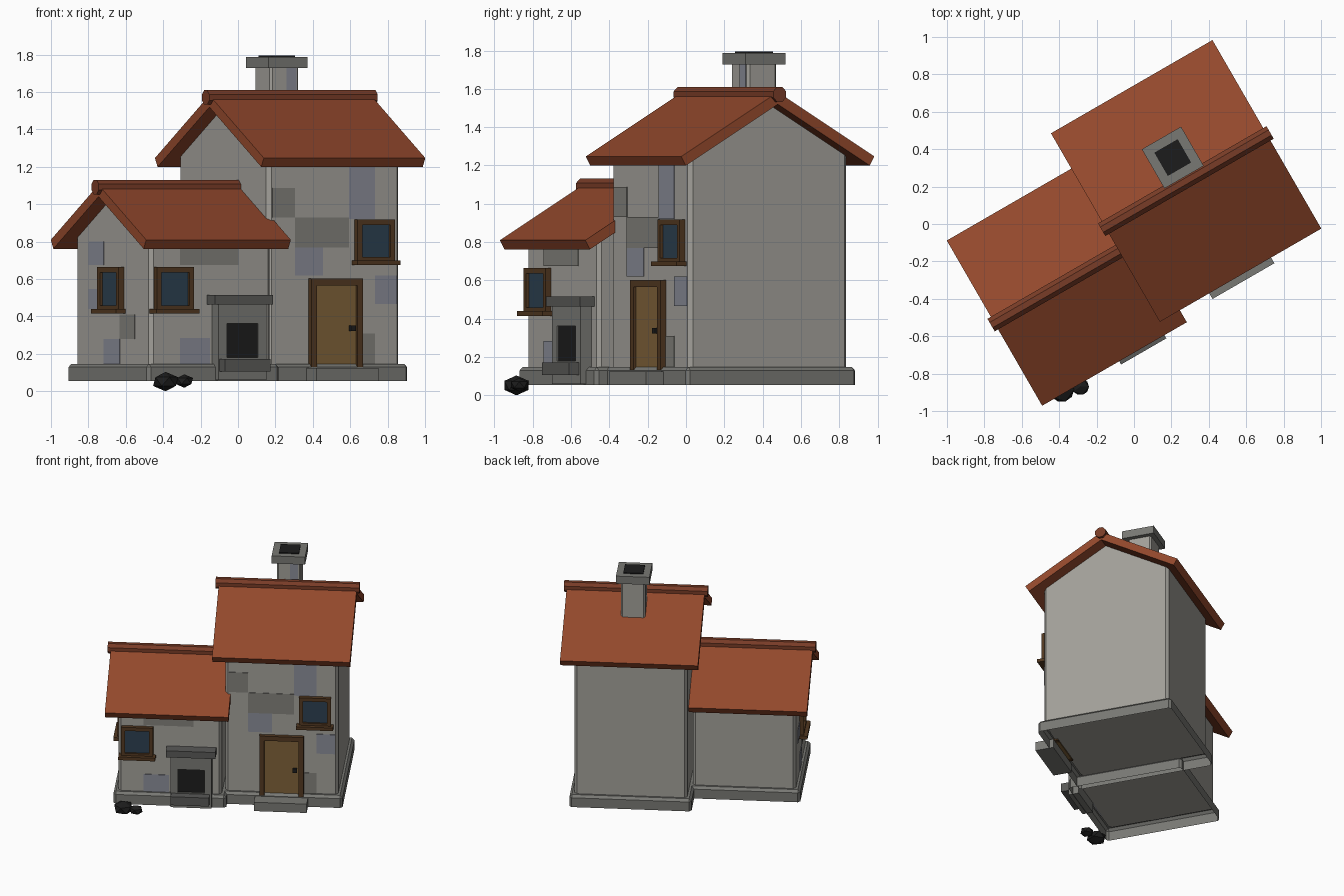
import bpy, bmesh, math
from mathutils import Matrix

if "Cube" in bpy.data.objects:
    bpy.data.objects.remove(bpy.data.objects["Cube"])

ROT = Matrix.Rotation(math.radians(30), 4, 'Z')   # the house is turned 30 degrees


def mat(name, r, g, b):
    m = bpy.data.materials.new(name)
    m.diffuse_color = (r, g, b, 1)
    m.use_nodes = True
    m.node_tree.nodes["Principled BSDF"].inputs["Base Color"].default_value = m.diffuse_color
    return m


ROOF = mat("roof_tile", 0.29, 0.065, 0.025)
RIDGE = mat("ridge_tile", 0.19, 0.045, 0.02)
WALL = mat("plaster", 0.36, 0.35, 0.32)
STONE = mat("stone", 0.19, 0.19, 0.175)
DARK_STONE = mat("dark_stone", 0.10, 0.10, 0.095)
PATCH = mat("grey_patch", 0.22, 0.215, 0.195)
BLUE = mat("blue_patch", 0.25, 0.26, 0.31)
FRAME = mat("dark_wood", 0.085, 0.04, 0.015)
DOOR = mat("door_wood", 0.21, 0.12, 0.04)
GLASS = mat("glass", 0.025, 0.05, 0.08)
BLACK = mat("soot", 0.012, 0.012, 0.012)


def finish(name, bm, material):
    bmesh.ops.recalc_face_normals(bm, faces=bm.faces)
    bm.transform(ROT)
    me = bpy.data.meshes.new(name)
    bm.to_mesh(me)
    bm.free()
    ob = bpy.data.objects.new(name, me)
    bpy.context.collection.objects.link(ob)
    me.materials.append(material)
    return ob


def vertical(bm):
    return [e for e in bm.edges
            if (e.verts[0].co - e.verts[1].co).xy.length < 1e-4]


def box(name, u, v, z, material, bevel=0, open_bottom=False):
    """Box from (min, max) ranges along the house axes."""
    bm = bmesh.new()
    bmesh.ops.create_cube(bm, size=1)
    for p in bm.verts:
        p.co = [r[0] + (c + 0.5) * (r[1] - r[0]) for r, c in zip((u, v, z), p.co)]
    if bevel:
        top = [e for e in bm.edges if all(p.co.z > z[1] - 1e-5 for p in e.verts)]
        bmesh.ops.bevel(bm, geom=vertical(bm) + top, offset=bevel, segments=1,
                        affect='EDGES')
    if open_bottom:
        bm.normal_update()
        low = [f for f in bm.faces if all(p.co.z < z[0] + 1e-5 for p in f.verts)]
        bmesh.ops.delete(bm, geom=low, context='FACES')
    return finish(name, bm, material)


def prism(name, profile, u, material, bevel=0):
    """Extrude a (v, z) profile along the ridge direction."""
    bm = bmesh.new()
    f = bm.faces.new([bm.verts.new((u[0], v, z)) for v, z in profile])
    ext = bmesh.ops.extrude_face_region(bm, geom=[f])["geom"]
    bmesh.ops.translate(bm, vec=(u[1] - u[0], 0, 0),
                        verts=[g for g in ext if isinstance(g, bmesh.types.BMVert)])
    if bevel:
        bmesh.ops.bevel(bm, geom=vertical(bm), offset=bevel, segments=1, affect='EDGES')
    return finish(name, bm, material)


TAN, T = 0.577, 0.055


def wing(name, wall_u, roof_u, ridge_u, mid, wall_half, roof_half, top):
    """Plinth, gabled walls, two roof slabs and the ridge cap."""
    under = top - T / math.cos(math.pi / 6) + 0.004
    eave = under - TAN * wall_half
    a, b = mid - wall_half, mid + wall_half
    prism(name + "_walls", [(a, 0.14), (b, 0.14), (b, eave), (mid, under), (a, eave)],
          wall_u, WALL, 0.02)
    d = 0.034
    box(name + "_plinth", (wall_u[0] - d, wall_u[1] + d), (a - d, b + d),
        (0.055, 0.147), STONE, 0.018, True)
    zt = top - TAN * roof_half
    dv, dz = T * 0.5, T * 0.866
    for s, side in ((-1, "front"), (1, "back")):
        prism(f"{name}_roof_{side}",
              [(mid, top), (mid + s * roof_half, zt),
               (mid + s * (roof_half - dv), zt - dz), (mid, top - T / 0.866)],
              roof_u, ROOF)
    ring = [(mid + 0.042 * math.cos(math.radians(22.5 + 45 * i)),
             top - 0.012 + 0.042 * math.sin(math.radians(22.5 + 45 * i))) for i in range(8)]
    prism(name + "_ridge_cap", ring, ridge_u, RIDGE)


wing("main", (-0.055, 0.76), (-0.142, 0.855), (-0.165, 0.875), 0.06, 0.477, 0.582, 1.583)
wing("annex", (-0.822, -0.075), (-0.911, -0.018), (-0.932, -0.02), -0.086, 0.40, 0.51, 1.104)


def on_wall(name, face, along, out, z, material, side=False):
    """Box on a front wall, or on the left gable when side is set; out = (in, out) depth."""
    depth = (face - out[1], face - out[0])
    u, v = (depth, along) if side else (along, depth)
    return box(name, u, v, z, material)


def framed(name, face, c, w, z0, z1, t, panel, side=False, bottom=True):
    l, r = c - w / 2, c + w / 2
    o = (-0.02, 0.032)
    on_wall(name + "_jamb_left", face, (l, l + t), o, (z0, z1), FRAME, side)
    on_wall(name + "_jamb_right", face, (r - t, r), o, (z0, z1), FRAME, side)
    on_wall(name + "_lintel", face, (l + t, r - t), o, (z1 - t, z1), FRAME, side)
    if bottom:
        on_wall(name + "_rail", face, (l + t, r - t), o, (z0, z0 + t), FRAME, side)
        on_wall(name + "_sill", face, (l - 0.018, r + 0.018), (-0.02, 0.06),
                (z0 - 0.015, z0 + 0.01), FRAME, side)
    on_wall(name + "_panel", face, (l + t, r - t), (-0.02, 0.016), (z0, z1 - t), panel, side)


MAIN_F, ANNEX_F, ANNEX_L = -0.417, -0.486, -0.822

# windows and door
framed("main_window", MAIN_F, 0.595, 0.23, 0.69, 0.918, 0.028, GLASS)
framed("annex_window", ANNEX_F, -0.685, 0.23, 0.43, 0.664, 0.028, GLASS)
framed("gable_window", ANNEX_L, -0.088, 0.23, 0.43, 0.664, 0.028, GLASS, True)
framed("door", MAIN_F, 0.353, 0.32, 0.13, 0.602, 0.036, DOOR, False, False)
on_wall("door_handle", MAIN_F, (0.435, 0.465), (0.01, 0.038), (0.322, 0.352), BLACK)
box("door_step", (0.163, 0.545), (-0.557, -0.42), (0.055, 0.125), STONE)

# outdoor fireplace: two piers and a header around a dark opening
F = ANNEX_F
on_wall("oven_pier_left", F, (-0.44, -0.388), (-0.01, 0.068), (0.06, 0.47), STONE)
on_wall("oven_pier_right", F, (-0.195, -0.143), (-0.01, 0.068), (0.06, 0.47), STONE)
on_wall("oven_header", F, (-0.388, -0.195), (-0.01, 0.068), (0.362, 0.47), STONE)
on_wall("oven_base", F, (-0.388, -0.195), (-0.01, 0.068), (0.06, 0.18), STONE)
on_wall("oven_opening", F, (-0.388, -0.195), (-0.01, 0.058), (0.18, 0.362), BLACK)
on_wall("oven_mantel", F, (-0.472, -0.114), (-0.01, 0.086), (0.463, 0.515), DARK_STONE)
on_wall("oven_hearth", F, (-0.435, -0.156), (0, 0.13), (0.105, 0.172), DARK_STONE)

# chimney
CU, CV = 0.357, 0.204


def stack(name, half, z, material, bevel=0):
    box(name, (CU - half, CU + half), (CV - half, CV + half), z, material, bevel)


stack("chimney_shaft", 0.088, (1.38, 1.74), WALL, 0.012)
stack("chimney_cap", 0.121, (1.728, 1.788), STONE)
stack("chimney_flue", 0.072, (1.75, 1.795), BLACK)
on_wall("chimney_patch", CV - 0.088, (0.365, 0.425), (-0.01, 0.004), (1.5, 1.728), BLUE)

# stone patches on the walls: along range, height range, colour
patches = {
    (MAIN_F, False): [(-0.03, 0.11, 0.93, 1.087, PATCH), (0.11, 0.443, 0.77, 0.93, PATCH),
                      (0.11, 0.283, 0.62, 0.77, BLUE), (0.443, 0.604, 0.92, 1.2, BLUE),
                      (0.604, 0.738, 0.466, 0.62, BLUE), (0.45, 0.604, 0.14, 0.31, PATCH)],
    (ANNEX_F, False): [(-0.64, -0.28, 0.675, 0.78, PATCH), (-0.64, -0.455, 0.14, 0.284, BLUE)],
    (ANNEX_L, True): [(0.01, 0.17, 0.675, 0.80, BLUE), (0.02, 0.17, 0.44, 0.546, BLUE),
                      (-0.324, -0.164, 0.28, 0.41, PATCH), (-0.164, 0.01, 0.14, 0.28, BLUE)],
}
for (face, side), items in patches.items():
    for a, b, z0, z1, m in items:
        on_wall("wall_patch", face, (a, b), (-0.01, 0.004), (z0, z1), m, side)

# coal lumps, placed in world axes
for x, y, z, sx, sy, sz in [(-0.387, -0.885, 0.052, 0.075, 0.075, 0.052),
                            (-0.287, -0.87, 0.055, 0.052, 0.05, 0.036)]:
    bm = bmesh.new()
    bmesh.ops.create_icosphere(bm, subdivisions=1, radius=1)
    bm.transform(ROT.inverted() @ Matrix.Translation((x, y, z)) @ Matrix.Diagonal((sx, sy, sz, 1)))
    finish("coal_lump", bm, BLACK)
